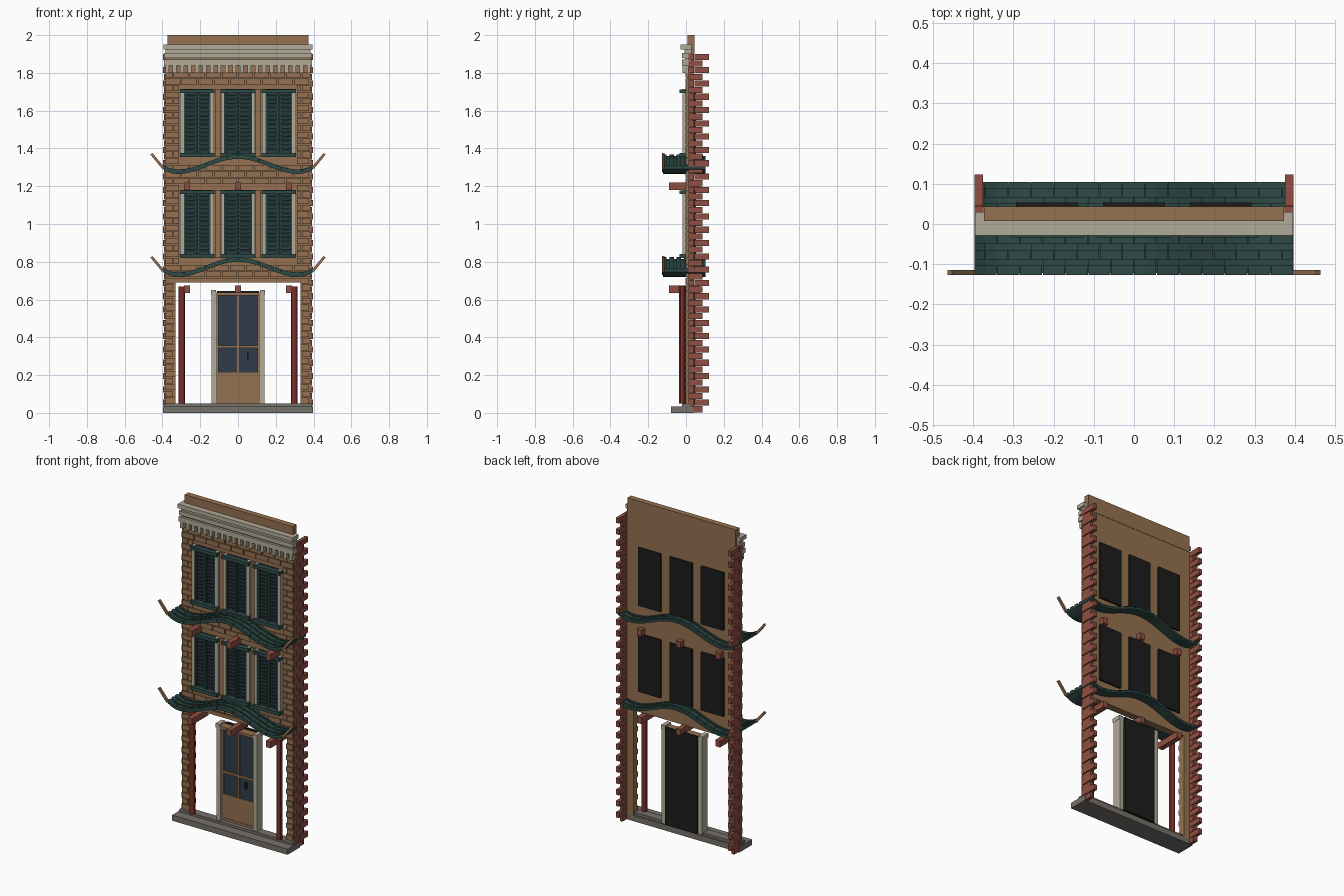
import bpy, bmesh, math
from mathutils import Matrix, Vector

if "Cube" in bpy.data.objects:
    bpy.data.objects.remove(bpy.data.objects["Cube"])


def material(name, r, g, b):
    m = bpy.data.materials.new(name)
    m.use_nodes = True
    m.diffuse_color = (r, g, b, 1)
    m.node_tree.nodes["Principled BSDF"].inputs["Base Color"].default_value = (r, g, b, 1)
    return m


TAN = material("tan brick", 0.30, 0.165, 0.08)
RED = material("red brick", 0.28, 0.08, 0.055)
MAROON = material("maroon paint", 0.2, 0.028, 0.022)
CREAM = material("cream trim", 0.45, 0.41, 0.32)
GREEN = material("dark green", 0.027, 0.068, 0.06)
GLASS = material("blue glass", 0.028, 0.045, 0.065)
BLACK = material("black backing", 0.012, 0.012, 0.012)
STONE = material("grey stone", 0.18, 0.165, 0.145)


def box(bm, x0, x1, y0, y1, z0, z1, tilt=0):
    mid = Vector((x0 + x1, y0 + y1, z0 + z1)) / 2
    size = Matrix.Diagonal((x1 - x0, y1 - y0, z1 - z0, 1))
    spin = Matrix.Rotation(tilt, 4, 'X')
    bmesh.ops.create_cube(bm, size=1, matrix=Matrix.Translation(mid) @ spin @ size)


def prism(bm, outline, y0, y1):
    # Extrude an x-z outline along y
    face = bm.faces.new([bm.verts.new((x, y0, z)) for x, z in outline])
    out = bmesh.ops.extrude_face_region(bm, geom=[face])["geom"]
    verts = [v for v in out if isinstance(v, bmesh.types.BMVert)]
    bmesh.ops.translate(bm, verts=verts, vec=(0, y1 - y0, 0))


def finish(bm, name, mat):
    bmesh.ops.recalc_face_normals(bm, faces=bm.faces[:])
    me = bpy.data.meshes.new(name)
    bm.to_mesh(me)
    bm.free()
    me.materials.append(mat)
    ob = bpy.data.objects.new(name, me)
    bpy.context.collection.objects.link(ob)
    return ob


def boxes(name, mat, *items):
    bm = bmesh.new()
    for it in items:
        box(bm, *it)
    return finish(bm, name, mat)


W = 0.383          # half width of the wall
OPEN = 0.332       # half width of the street opening
WINDOW_X = (-0.216, 0, 0.216)
FLOORS = (0.82, 1.355)
WIN_H = 0.36

# Wall, parapet and plinth
boxes("wall", TAN, (-W, W, 0.005, 0.042, 0.69, 1.9),
      (-W, -OPEN, 0.005, 0.042, 0.03, 0.69), (OPEN, W, 0.005, 0.042, 0.03, 0.69))
boxes("parapet", TAN, (-0.373, 0.373, 0.008, 0.044, 1.9, 2.0))
boxes("opening_lintel", TAN, (-OPEN, OPEN, -0.003, 0.005, 0.69, 0.712))
boxes("plinth", STONE, (-0.397, 0.397, -0.08, 0.042, 0, 0.035),
      (-0.39, 0.39, -0.022, 0.03, 0.035, 0.05))

# Raised bricks in running bond, clipped around the openings
bm = bmesh.new()
ROW, LENGTH, GAP = 0.0352, 0.085, 0.005
for r in range(50):
    z0 = 0.05 + r * ROW
    z1 = z0 + ROW - GAP
    if z1 > 1.81:
        break
    if z0 < 0.712:
        spans = [(-W, -OPEN), (OPEN, W)]
    elif any(z1 > f - 0.01 and z0 < f + WIN_H + 0.01 for f in FLOORS):
        spans = [(-W, -0.312), (0.312, W)]
    else:
        spans = [(-W, W)]
    for a, b in spans:
        x = -W - (r % 2) * LENGTH / 2
        while x < b:
            left, right = max(x, a), min(x + LENGTH - GAP, b)
            if right - left > 0.01:
                box(bm, left, right, -0.003, 0.006, z0, z1)
            x += LENGTH
finish(bm, "front_bricks", TAN)

# Toothed brick edges on both sides
bm = bmesh.new()
for s in (-1, 1):
    for r in range(54):
        z0 = r * ROW + 0.003
        ends = (0.012, 0.045, 0.125) if r % 2 else (0.012, 0.075, 0.09)
        x0, x1 = sorted((s * 0.375, s * (0.397 if r % 2 else 0.393)))
        for y0, y1 in zip(ends, ends[1:]):
            box(bm, x0, x1, y0, y1 - 0.002, z0, z0 + ROW - 0.003)
finish(bm, "side_bricks", RED)

# Cornice with dentils
boxes("cornice", CREAM, (-0.395, 0.395, -0.028, 0.03, 1.925, 1.95),
      (-0.385, 0.385, -0.008, 0.03, 1.905, 1.925),
      (-0.393, 0.393, -0.02, 0.03, 1.88, 1.905),
      (-0.393, 0.393, -0.022, 0.03, 1.84, 1.87))
boxes("cornice_band", TAN, (-0.387, 0.387, -0.008, 0.03, 1.87, 1.88))
bm = bmesh.new()
for i in range(20):
    x = -0.375 + i * 0.75 / 19
    box(bm, x - 0.01, x + 0.01, -0.018, 0.01, 1.8, 1.84)
finish(bm, "dentils", CREAM)

# Shuttered windows
for level, z in zip(("lower", "upper"), FLOORS):
    top = z + WIN_H
    for side, x in zip(("right", "middle", "left"), WINDOW_X):
        tag = f"{level}_{side}_window_"
        boxes(tag + "frame", CREAM, (x - 0.09, x - 0.071, -0.018, 0.01, z, top),
              (x + 0.071, x + 0.09, -0.018, 0.01, z, top))
        boxes(tag + "pane", GLASS, (x - 0.071, x + 0.071, -0.004, 0.006, z, top))
        boxes(tag + "sill_and_header", GREEN,
              (x - 0.092, x + 0.092, -0.034, 0, z, z + 0.022),
              (x - 0.092, x + 0.092, -0.034, 0, top - 0.022, top - 0.002))
        boxes(tag + "backing", BLACK, (x - 0.077, x + 0.077, 0.04, 0.054, z, top))
        bm = bmesh.new()
        for a, b in ((x - 0.07, x - 0.002), (x + 0.002, x + 0.07)):
            for e in (a, b - 0.009):
                box(bm, e, e + 0.009, -0.015, -0.003, z + 0.02, top - 0.02)
            for i in range(14):
                h = z + 0.038 + i * 0.0218
                box(bm, a + 0.008, b - 0.008, -0.012, -0.008, h - 0.007, h + 0.007, 0.5)
        finish(bm, tag + "shutters", GREEN)
    boxes(level + "_pilasters", TAN, *[(s * 0.108 - 0.015, s * 0.108 + 0.015,
                                        -0.006, 0.006, z, top) for s in (-1, 1)])


# Curved tiled canopies
def sweep(x):
    x = abs(x)
    return 0.04 * (1 + math.cos(math.pi * min(x, 0.32) / 0.32)) + 4.2 * max(0, x - 0.32) ** 2


def strip(bm, x0, x1, y0, y1, z0, thick, n):
    xs = [x0 + (x1 - x0) * i / n for i in range(n + 1)]
    under = [(x, z0 + sweep(x)) for x in xs]
    over = [(x, z0 + thick + sweep(x)) for x in reversed(xs)]
    prism(bm, under + over, y0, y1)


for level, z in (("lower", 0.72), ("upper", 1.265)):
    bm = bmesh.new()
    strip(bm, -0.397, 0.397, -0.122, 0.103, z, 0.012, 32)
    pitch = 0.794 / 14
    for row in range(6):
        y = -0.127 + row * 0.0385
        cuts = [-0.397 + pitch * (i + 0.5 * (row % 2)) for i in range(15)]
        cuts = [-0.397] + [c for c in cuts if -0.39 < c < 0.39] + [0.397]
        for a, b in zip(cuts, cuts[1:]):
            strip(bm, a, b - 0.0015, y, y + 0.024, z + 0.01, 0.014, 2)
            strip(bm, a, b - 0.0015, y + 0.024, y + 0.0385, z + 0.01, 0.006, 2)
    finish(bm, level + "_canopy", GREEN)

    # Upturned wooden tips
    bm = bmesh.new()
    for s in (-1, 1):
        outline = [(0.39, 0.035), (0.402, 0.027), (0.464, 0.103), (0.453, 0.111)]
        prism(bm, [(s * px, z + pz) for px, pz in outline], -0.127, -0.114)
    finish(bm, level + "_canopy_tips", TAN)

    # Beams carrying the canopy
    boxes(level + "_beams", RED, *[(x - 0.016, x + 0.016, -0.09, 0.075, z - 0.084, z - 0.045)
                                   for x in (-0.27, 0, 0.27)])

# Round posts
for side, s in (("right", -1), ("left", 1)):
    bm = bmesh.new()
    bmesh.ops.create_cone(bm, cap_ends=True, segments=12, radius1=0.017, radius2=0.017, depth=0.62,
                          matrix=Matrix.Translation((s * 0.298, -0.02, 0.36)))
    ob = finish(bm, side + "_post", MAROON)
    bpy.ops.object.select_all(action='DESELECT')
    ob.select_set(True)
    bpy.context.view_layer.objects.active = ob
    bpy.ops.object.shade_smooth_by_angle()

# Door
boxes("door_frame", CREAM, *[(s * 0.126 - 0.014, s * 0.126 + 0.014, -0.012, 0.042, 0.04, 0.625)
                             for s in (-1, 1)])
boxes("door_header", TAN, (-0.118, 0.118, -0.014, 0.042, 0.622, 0.638))
boxes("door_header_caps", CREAM, *[(s * 0.129 - 0.013, s * 0.129 + 0.013, -0.018, 0.042, 0.625, 0.65)
                                   for s in (-1, 1)])
boxes("door_glass", GLASS, (-0.108, 0.108, 0.012, 0.025, 0.2, 0.625))
boxes("door_leaf", TAN, (-0.112, -0.104, 0.004, 0.035, 0.05, 0.625),
      (0.104, 0.112, 0.004, 0.035, 0.05, 0.625), (-0.108, 0.108, 0.004, 0.035, 0.05, 0.065),
      (-0.104, 0.104, 0.007, 0.035, 0.06, 0.213), (-0.108, 0.108, 0.002, 0.03, 0.344, 0.358),
      (-0.004, 0.004, 0.006, 0.03, 0.213, 0.625))
boxes("door_handle", BLACK, (0.048, 0.056, -0.004, 0.014, 0.285, 0.325))
boxes("door_backing", BLACK, (-0.11, 0.11, 0.035, 0.05, 0.04, 0.645))
